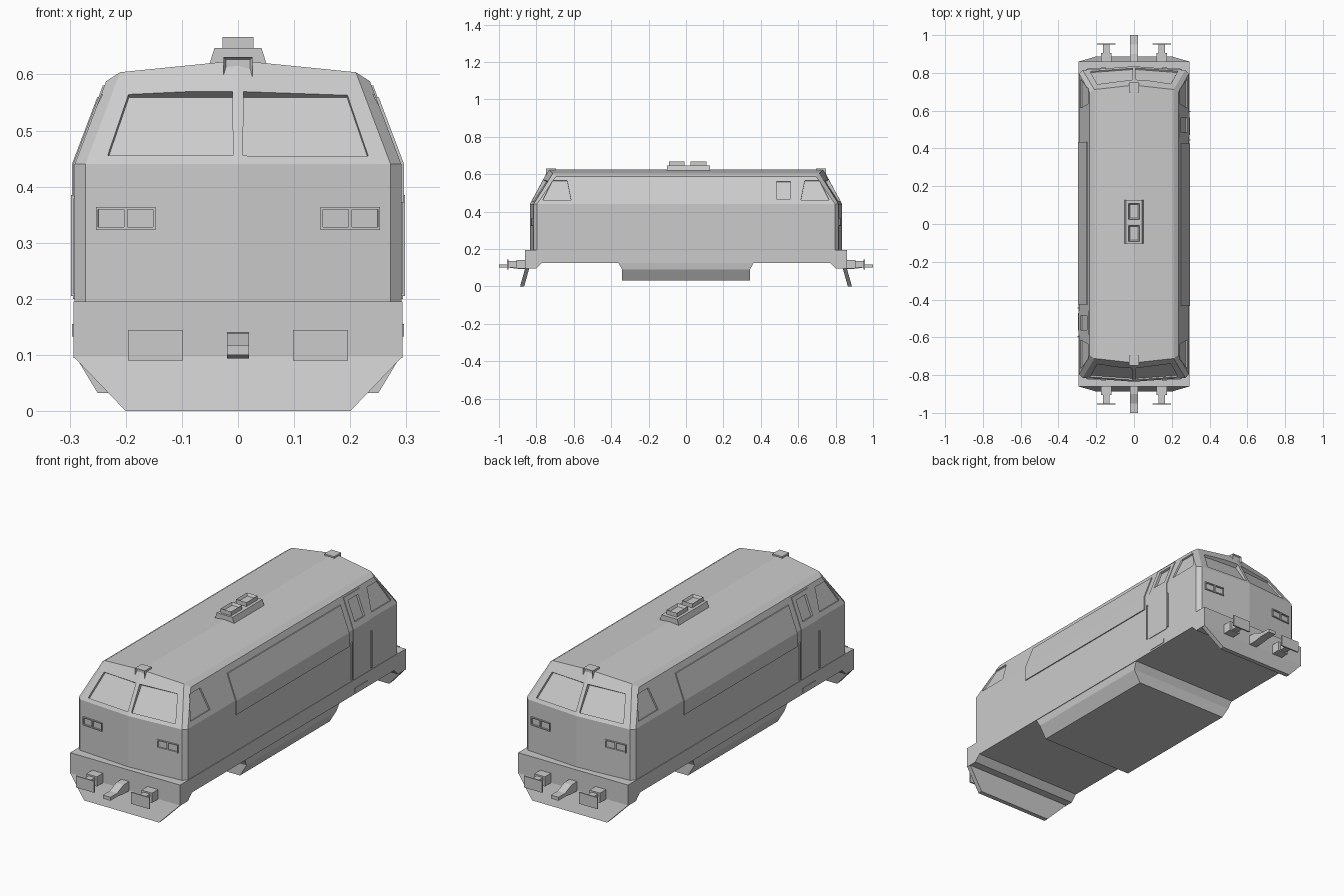
import bpy, bmesh
from math import pi
from mathutils import Vector as V, Matrix

cube = bpy.data.objects.get("Cube")
if cube:
    bpy.data.objects.remove(cube)

GREY = (0.6, 0.6, 0.6, 1)
mat = bpy.data.materials.new("plain grey")
mat.use_nodes = True
mat.diffuse_color = GREY
mat.node_tree.nodes["Principled BSDF"].inputs["Base Color"].default_value = GREY


def prism(bm, pts, a, b):
    """Closed solid between two shifted copies of an outline."""
    lo = [bm.verts.new(V(p) + V(a)) for p in pts]
    hi = [bm.verts.new(V(p) + V(b)) for p in pts]
    bm.faces.new(lo)
    bm.faces.new(hi[::-1])
    for i in range(len(pts)):
        j = (i + 1) % len(pts)
        bm.faces.new((lo[i], hi[i], hi[j], lo[j]))


def box(bm, x, y, z, taper=0.0):
    """Box from three ranges; taper shrinks the top."""
    lo = [bm.verts.new((x[i], y[j], z[0])) for i, j in ((0, 0), (1, 0), (1, 1), (0, 1))]
    hi = [bm.verts.new((x[i] + taper * (1 - 2 * i), y[j], z[1]))
          for i, j in ((0, 0), (1, 0), (1, 1), (0, 1))]
    bm.faces.new(lo)
    bm.faces.new(hi)
    for i in range(4):
        j = (i + 1) % 4
        bm.faces.new((lo[i], lo[j], hi[j], hi[i]))


def spin(bm):
    """Repeat everything at the other end, turned half round."""
    new = bmesh.ops.duplicate(bm, geom=bm.verts[:] + bm.edges[:] + bm.faces[:])["geom"]
    bmesh.ops.rotate(bm, verts=[v for v in new if isinstance(v, bmesh.types.BMVert)],
                     matrix=Matrix.Rotation(pi, 3, 'Z'))


def make(name, bm, both_ends=False):
    if both_ends:
        spin(bm)
    bmesh.ops.recalc_face_normals(bm, faces=bm.faces[:])
    me = bpy.data.meshes.new(name)
    bm.to_mesh(me)
    bm.free()
    me.materials.append(mat)
    ob = bpy.data.objects.new(name, me)
    bpy.context.collection.objects.link(ob)
    return ob


def cut(ob, cutter):
    m = ob.modifiers.new("cut", 'BOOLEAN')
    m.operation, m.solver, m.object = 'DIFFERENCE', 'EXACT', cutter
    bpy.context.view_layer.objects.active = ob
    bpy.ops.object.modifier_apply(modifier=m.name)


def plane(a, b, c):
    n = (V(b) - V(a)).cross(V(c) - V(a)).normalized()
    return V(a), n * (1 if n.dot(V(a)) > 0 else -1)


def drop(pl, axis, p):
    """Place a point on a plane by solving one coordinate."""
    p, (o, n) = V(p), pl
    p[axis] += n.dot(o - p) / n[axis]
    return p


# Body shell: centre, front corner and side of each level
levels = [((0, .835, .19), (.272, .815, .19), (.291, .797, .19)),
          ((0, .835, .44), (.272, .815, .44), (.291, .797, .44)),
          ((0, .735, .625), (.21, .712, .604), (.235, .695, .588))]
bm = bmesh.new()
rings = []
for c, f, s in levels:
    half = [(c[0], -c[1], c[2]), (f[0], -f[1], f[2]), (s[0], -s[1], s[2]), s, f]
    half += [(-x, -y, z) for x, y, z in half]
    rings.append([bm.verts.new(p) for p in half])
for lo, hi in zip(rings, rings[1:]):
    for i in range(10):
        j = (i + 1) % 10
        bm.faces.new((lo[i], lo[j], hi[j], hi[i]))
bm.faces.new(rings[0])
t = rings[2]
for ids in ((1, 2, 3, 4), (0, 1, 4, 5), (0, 5, 6, 9), (6, 7, 8, 9)):
    bm.faces.new([t[i] for i in ids])
body = make("body_shell", bm)

# Doors and long side panels, folded over the body side
TOP, FOLD = V((.235, 0, .588)), V((.291, 0, .44))


def folded(name, y0, y1, z0, z1, thick):
    k = (z1 - FOLD.z) / (TOP.z - FOLD.z)
    upper = FOLD.lerp(TOP, k)
    outer = [V((FOLD.x, 0, z0)), FOLD, upper]
    pts = [p + V((thick, 0, 0)) for p in outer] + [p - V((.01, 0, 0)) for p in outer[::-1]]
    bm = bmesh.new()
    prism(bm, pts, (0, y0, 0), (0, y1, 0))
    return make(name, bm, True)


folded("side_panel", -.435, .425, .372, .56, .005)
door = folded("cab_door", .46, .585, .2, .58, .003)

# Window recesses
bm = bmesh.new()
side = plane((.291, 0, .44), (.291, 1, .44), (.235, 0, .588))


def recess(pl, axis, pts, depth):
    pts = [drop(pl, axis, p) for p in pts]
    prism(bm, pts, pl[1] * -depth, pl[1] * .02)


for s in (-1, 1):
    pl = plane((0, -.835, .44), (s * .272, -.815, .44), (s * .21, -.712, .604))
    recess(pl, 1, [(s * x, -.8, z) for x, z in
                   ((.009, .455), (.232, .455), (.195, .563), (.009, .563))], .008)
    recess(side, 0, [(.27, s * y, z) for y, z in
                     ((.615, .463), (.765, .463), (.715, .565), (.635, .565))], .008)
recess(side, 0, [(.27, y, z) for y, z in
                 ((.485, .465), (.56, .465), (.56, .56), (.485, .56))], .008)
cutter = make("window_cutter", bm, True)
cutter.hide_render = True
cut(body, cutter)
cut(door, cutter)
bpy.data.objects.remove(cutter)

# Twin lamp frames with sunk lamps
frame, holes = bmesh.new(), bmesh.new()
for s in (-1, 1):
    pl = plane((0, -.835, .2), (s * .272, -.815, .2), (s * .272, -.815, .4))

    def lamp(bm, x0, x1, z0, z1, a, b):
        prism(bm, [drop(pl, 1, (s * x, 0, z)) for x, z in
                   ((x0, z0), (x1, z0), (x1, z1), (x0, z1))], pl[1] * a, pl[1] * b)
    lamp(frame, .147, .253, .323, .364, -.01, .005)
    for x in (.151, .203):
        lamp(holes, x, x + .046, .328, .359, -.002, .03)
lamps = make("lamp_frames", frame, True)
cutter = make("lamp_cutter", holes, True)
cutter.hide_render = True
cut(lamps, cutter)
cut(body, cutter)
bpy.data.objects.remove(cutter)

# Underframe
bm = bmesh.new()
half = [(-.86, .195), (-.86, .095), (-.80, .095), (-.77, .125)]
outline = [(0, y, z) for y, z in half] + [(0, -y, z) for y, z in half[::-1]]
prism(bm, outline, (-.293, 0, 0), (.293, 0, 0))
make("underframe", bm)

# Ploughs
bm = bmesh.new()
prism(bm, [(-.293, -.86, .097), (.293, -.86, .097), (.2, -.887, 0), (-.2, -.887, 0)],
      (0, 0, 0), (0, .022, 0))
make("ploughs", bm, True)

# Fuel tank
bm = bmesh.new()
loops = [[bm.verts.new((sx * x, sy * y, z)) for sx, sy in ((-1, -1), (1, -1), (1, 1), (-1, 1))]
         for x, y, z in ((.29, .362, .126), (.285, .342, .09), (.25, .342, .032))]
bm.faces.new(loops[0])
bm.faces.new(loops[2])
for a, b in zip(loops, loops[1:]):
    for i in range(4):
        j = (i + 1) % 4
        bm.faces.new((a[i], a[j], b[j], b[i]))
make("fuel_tank", bm)

# Buffers
bm = bmesh.new()
for s in (-1, 1):
    x = s * .147
    for w, y, z in ((.028, (-.905, -.855), (.095, .142)),
                    (.017, (-.952, -.9), (.1, .135)),
                    (.049, (-.956, -.949), (.09, .145))):
        box(bm, (x - w, x + w), y, z)
make("buffers", bm, True)

# Couplers
bm = bmesh.new()
hook = ((-.855, .14), (-.9, .138), (-.95, .117), (-1, .117), (-1, .1), (-.945, .1), (-.9, .094), (-.855, .094))
prism(bm, [(0, y, z) for y, z in hook], (-.02, 0, 0), (.02, 0, 0))
make("couplers", bm, True)

# Handrails and steps
bm = bmesh.new()
for y in (.445, .595):
    box(bm, (.293, .298), (y - .003, y + .003), (.205, .385))
    for z in (.207, .38):
        box(bm, (.285, .297), (y - .003, y + .003), (z - .002, z + .003))
make("handrails", bm, True)
bm = bmesh.new()
box(bm, (.285, .296), (.47, .565), (.133, .155))
make("door_steps", bm, True)

# Top headlights with a sunk lens
bm = bmesh.new()
box(bm, (-.026, .026), (-.748, -.695), (.59, .631))
front = min(bm.faces, key=lambda f: f.calc_center_median().y)
bmesh.ops.recalc_face_normals(bm, faces=bm.faces[:])
bmesh.ops.inset_region(bm, faces=[front], thickness=.006)
bmesh.ops.translate(bm, verts=front.verts[:], vec=(0, .008, 0))
make("top_headlights", bm, True)

# Roof vent with two hollow boxes
bm = bmesh.new()
box(bm, (-.052, .052), (-.102, .127), (.615, .647), .01)
make("roof_vent_base", bm)
bm = bmesh.new()
for y in (-.092, .025):
    box(bm, (-.028, .028), (y, y + .084), (.645, .667))
bmesh.ops.recalc_face_normals(bm, faces=bm.faces[:])
for top in [f for f in bm.faces if f.calc_center_median().z > .66]:
    bmesh.ops.inset_region(bm, faces=[top], thickness=.009)
    bmesh.ops.translate(bm, verts=top.verts[:], vec=(0, 0, -.012))
make("roof_vent_boxes", bm)
